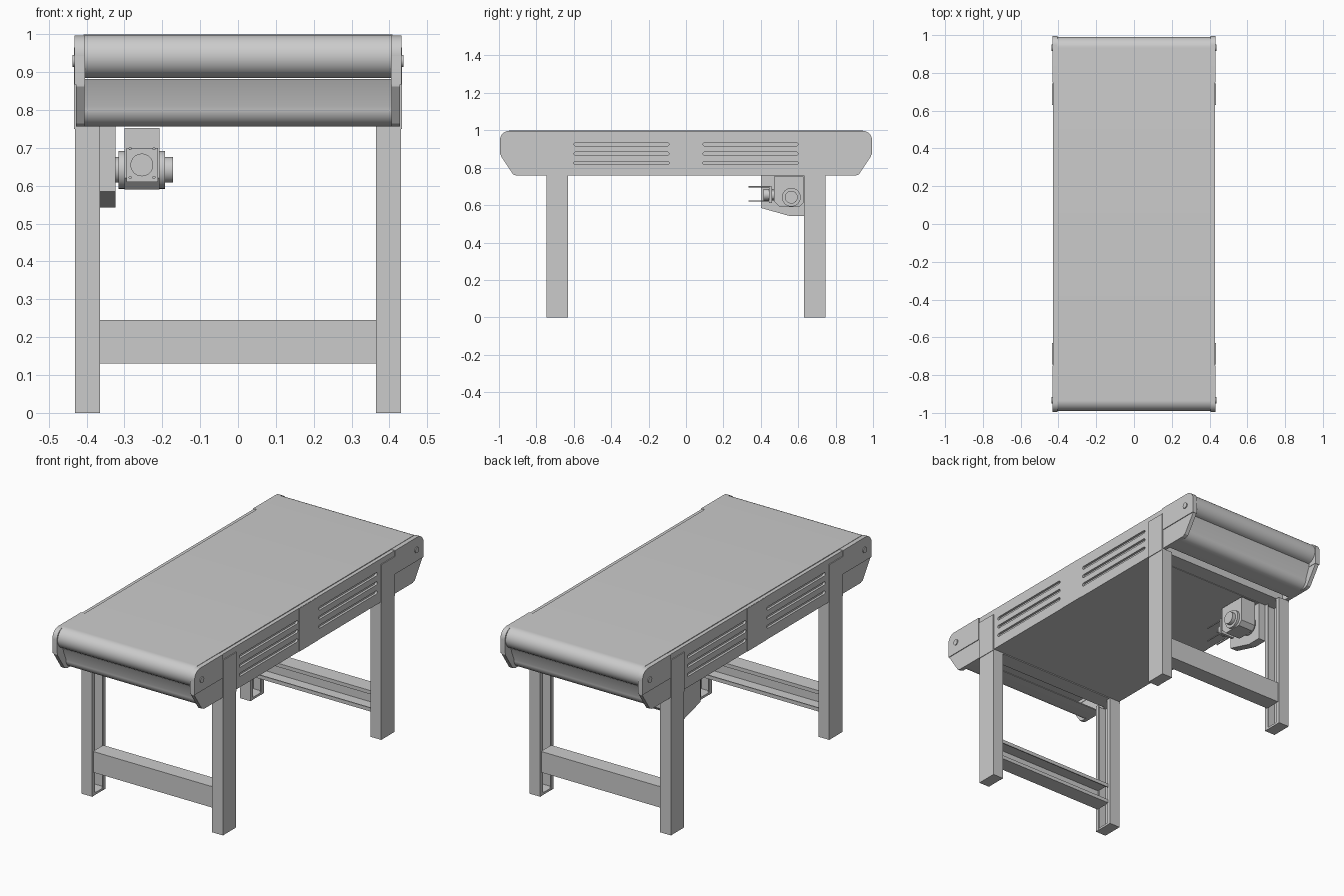
import bpy, bmesh, math
from mathutils import Matrix, Vector

if "Cube" in bpy.data.objects:
    bpy.data.objects.remove(bpy.data.objects["Cube"])

# Maps profile coordinates (u, v) and depth w to world space
AXES = {'X': lambda u, v, w: (w, u, v),
        'Y': lambda u, v, w: (u, w, v),
        'Z': lambda u, v, w: (u, v, w)}


def finish(name, bm, mirror='', smooth=False):
    bmesh.ops.recalc_face_normals(bm, faces=bm.faces[:])
    mesh = bpy.data.meshes.new(name)
    bm.to_mesh(mesh)
    bm.free()
    ob = bpy.data.objects.new(name, mesh)
    bpy.context.collection.objects.link(ob)
    if smooth:
        bpy.ops.object.select_all(action='DESELECT')
        ob.select_set(True)
        bpy.context.view_layer.objects.active = ob
        bpy.ops.object.shade_smooth_by_angle(angle=math.radians(35))
    add_mirror(ob, mirror)
    return ob


def add_mirror(ob, axes):
    if axes:
        mod = ob.modifiers.new("mirror", 'MIRROR')
        mod.use_axis = ['x' in axes, 'y' in axes, False]
        mod.use_mirror_merge = False


def add_prism(bm, pts, axis, a, b):
    f = AXES[axis]
    face = bm.faces.new([bm.verts.new(f(u, v, a)) for u, v in pts])
    ext = bmesh.ops.extrude_face_region(bm, geom=[face], use_keep_orig=True)
    move = Vector(f(0, 0, b - a))
    bmesh.ops.translate(bm, vec=move, verts=[g for g in ext['geom'] if isinstance(g, bmesh.types.BMVert)])


def prism(name, pts, axis, a, b, mirror='', smooth=False):
    bm = bmesh.new()
    add_prism(bm, pts, axis, a, b)
    return finish(name, bm, mirror, smooth)


def rect(u0, u1, v0, v1):
    return [(u0, v0), (u1, v0), (u1, v1), (u0, v1)]


def box(name, x, y, z, mirror=''):
    return prism(name, rect(*x, *y), 'Z', *z, mirror)


def arc(cu, cv, r, a0, a1, n=10):
    return [(cu + r * math.cos(math.radians(a0 + (a1 - a0) * i / n)),
             cv + r * math.sin(math.radians(a0 + (a1 - a0) * i / n))) for i in range(n + 1)]


def disc(name, cu, cv, r, axis, a, b, mirror='', n=32):
    return prism(name, arc(cu, cv, r, 0, 360, n)[:-1], axis, a, b, mirror, True)


# Belt loop running round both end rollers
R = 0.057
prism("belt", arc(0.933, 0.942, R, -90, 90, 24) + arc(-0.933, 0.942, R, 90, 270, 24),
      'X', -0.408, 0.408, smooth=True)

# Side panels with chamfered ends and shallow slots
half = [(0.905, 0.757), (0.925, 0.765), (0.99, 0.862)] + arc(0.945, 0.945, 0.05, 0, 90)
profile = half + [(-y, z) for y, z in reversed(half)]
panel = prism("side_panel", profile, 'X', 0.406, 0.428)
bm = bmesh.new()
for z in (0.825, 0.875, 0.925):
    pill = arc(0.59, z, 0.009, -90, 90, 6) + arc(0.10, z, 0.009, 90, 270, 6)
    add_prism(bm, pill, 'X', 0.415, 0.45)
cutter = finish("slot_cutter", bm, 'y')
cutter.hide_render = True
cutter.hide_set(True)
cut = panel.modifiers.new("slots", 'BOOLEAN')
cut.object = cutter
cut.operation = 'DIFFERENCE'
cut.solver = 'EXACT'
add_mirror(panel, 'x')
box("centre_side_plate", (0.427, 0.43), (-0.08, 0.08), (0.757, 0.994), 'x')

# Rounded end caps with shaft bolts
prism("end_cap", [(0.748, 0.867), (0.993, 0.867)] + arc(0.945, 0.947, 0.05, 0, 90) + [(0.748, 0.997)],
      'X', 0.404, 0.432, 'xy', True)
disc("shaft_bolt", 0.933, 0.93, 0.016, 'X', 0.43, 0.437, 'xy', 16)

# Curved guards under the rollers and flat underside
t = 0.006
outer = [(0.945, 0.882), (0.915, 0.81)] + arc(0.865, 0.807, 0.05, -8, -90) + [(0.775, 0.757)]
inner = [(0.775, 0.757 + t)] + arc(0.865, 0.807, 0.05 - t, -90, -8) + [(0.915 - t, 0.812), (0.938, 0.882)]
prism("end_guard", outer + inner, 'X', -0.407, 0.407, 'y', True)
box("underside_pan", (-0.407, 0.407), (-0.63, 0.63), (0.757, 0.765))
prism("upper_cross_rail", [(0.635, 0.756), (0.725, 0.756), (0.725, 0.81), (0.719, 0.81),
                           (0.719, 0.762), (0.641, 0.762), (0.641, 0.81), (0.635, 0.81)],
      'X', -0.406, 0.406, 'y')

# Lipped channel legs, open toward the centre
leg = [(0.365, 0.63), (0.43, 0.63), (0.43, 0.745), (0.365, 0.745),
       (0.365, 0.722), (0.371, 0.722), (0.371, 0.739), (0.424, 0.739),
       (0.424, 0.636), (0.371, 0.636), (0.371, 0.653), (0.365, 0.653)]
prism("leg", leg, 'Z', 0, 0.757, 'xy')
box("foot_plate", (0.366, 0.429), (0.631, 0.744), (0, 0.012), 'xy')
box("leg_top_plate", (0.426, 0.433), (0.63, 0.745), (0.75, 0.965), 'xy')

# Lower cross beams, channels open toward the centre
beam = [(0.735, 0.13), (0.735, 0.245), (0.645, 0.245), (0.645, 0.225), (0.651, 0.225),
        (0.651, 0.239), (0.729, 0.239), (0.729, 0.136), (0.651, 0.136), (0.651, 0.15),
        (0.645, 0.15), (0.645, 0.13)]
prism("lower_cross_beam", beam, 'X', -0.368, 0.368, 'y')

# Drive housing beside the back leg
prism("drive_cover", [(0.40, 0.758), (0.40, 0.585), (0.55, 0.543), (0.63, 0.543), (0.63, 0.758)],
      'X', -0.367, -0.323)

# Gearbox with bosses and output shaft
prism("gearbox", [(0.47, 0.752), (0.47, 0.62), (0.50, 0.59), (0.605, 0.59), (0.628, 0.613), (0.628, 0.752)],
      'X', -0.30, -0.207)
disc("gearbox_boss", 0.563, 0.642, 0.05, 'X', -0.316, -0.193)
disc("gearbox_shaft", 0.563, 0.642, 0.034, 'X', -0.325, -0.172)

# Motor flange, stub and mounting rods
box("motor_flange", (-0.295, -0.212), (0.445, 0.46), (0.61, 0.70))
disc("motor_stub", -0.254, 0.655, 0.03, 'Y', 0.415, 0.475)
for x in (-0.285, -0.222):
    for z in (0.622, 0.698):
        disc("mounting_rod", x, z, 0.004, 'Y', 0.335, 0.45, n=10)
